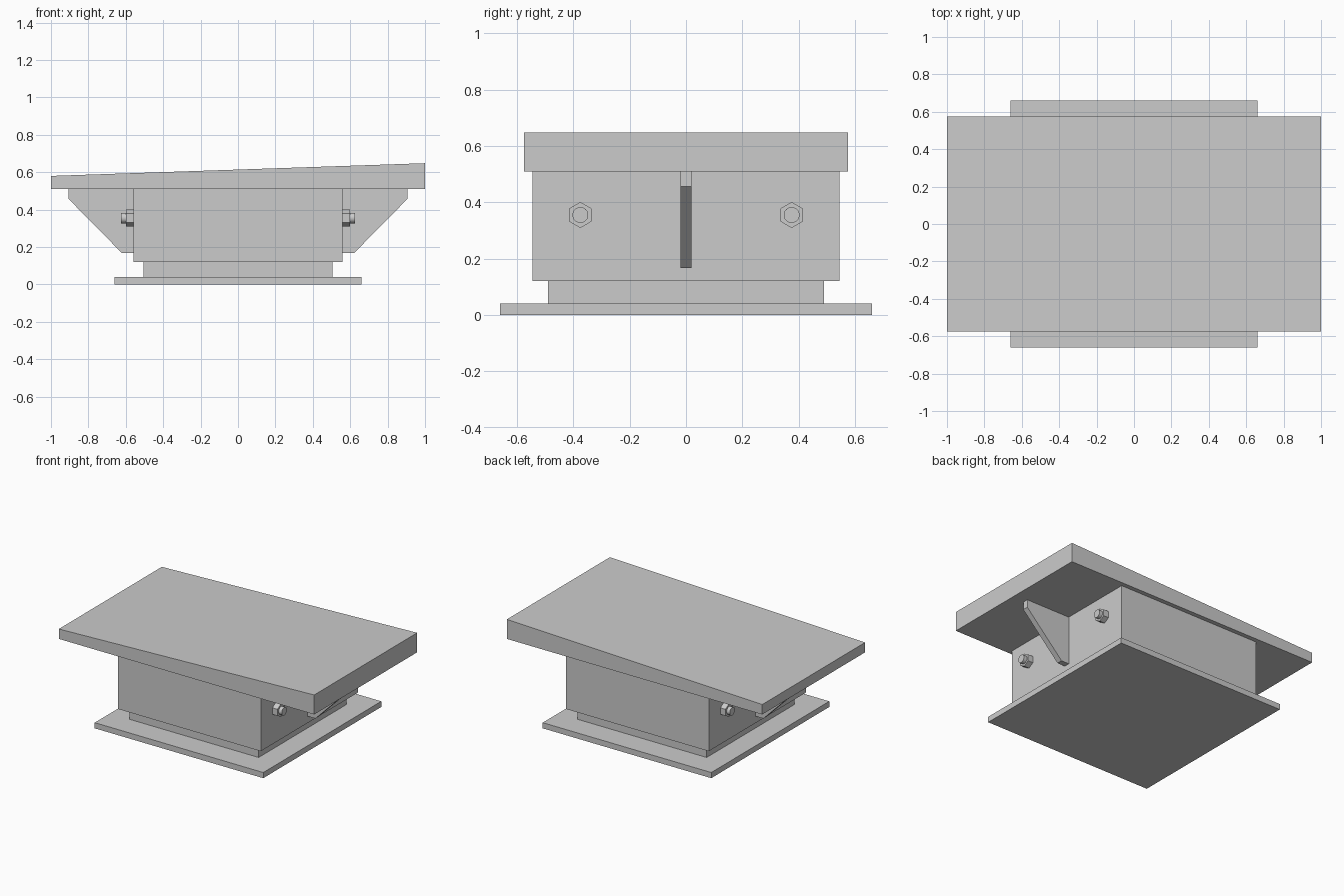
import bpy, bmesh, math
from mathutils import Matrix

if "Cube" in bpy.data.objects:
    bpy.data.objects.remove(bpy.data.objects["Cube"])

grey = bpy.data.materials.new("plain_grey")
grey.diffuse_color = (0.6, 0.6, 0.6, 1)
grey.use_nodes = True
grey.node_tree.nodes["Principled BSDF"].inputs["Base Color"].default_value = grey.diffuse_color


def finish(name, bm):
    bmesh.ops.recalc_face_normals(bm, faces=bm.faces)
    me = bpy.data.meshes.new(name)
    bm.to_mesh(me)
    bm.free()
    me.materials.append(grey)
    ob = bpy.data.objects.new(name, me)
    bpy.context.collection.objects.link(ob)
    return ob


def prism(name, profile, half_y):
    """Extrude an x-z profile evenly along y."""
    bm = bmesh.new()
    face = bm.faces.new([bm.verts.new((x, -half_y, z)) for x, z in profile])
    ext = bmesh.ops.extrude_face_region(bm, geom=[face])["geom"]
    bmesh.ops.translate(bm, vec=(0, 2 * half_y, 0),
                        verts=[v for v in ext if isinstance(v, bmesh.types.BMVert)])
    return finish(name, bm)


def box(name, hx, hy, z0, z1):
    return prism(name, [(-hx, z0), (hx, z0), (hx, z1), (-hx, z1)], hy)


def rod(name, sides, radius, x0, x1, y, z):
    """Cylinder lying along x; hexagons have a corner pointing up."""
    bm = bmesh.new()
    mat = Matrix.Translation(((x0 + x1) / 2, y, z)) @ Matrix.Rotation(math.pi / 2, 4, 'Y')
    bmesh.ops.create_cone(bm, cap_ends=True, segments=sides, radius1=radius,
                          radius2=radius, depth=abs(x1 - x0), matrix=mat)
    # make sure a corner points straight up
    top = max(v.co.z for v in bm.verts)
    if sides == 6 and top < z + radius * 0.95:
        bmesh.ops.rotate(bm, verts=bm.verts, cent=(0, y, z),
                         matrix=Matrix.Rotation(math.pi / 6, 3, 'X'))
    ob = finish(name, bm)
    if sides > 6:
        for p in ob.data.polygons:
            p.use_smooth = len(p.vertices) == 4
    return ob


# stacked plates and body
box("base_plate", 0.66, 0.66, 0.0, 0.04)
box("lower_pad", 0.505, 0.49, 0.04, 0.12)
box("body_block", 0.56, 0.545, 0.12, 0.51)

# wedge-shaped top plate
prism("sloped_top_plate", [(-1, 0.51), (1, 0.51), (1, 0.648), (-1, 0.58)], 0.576)

# gussets and bolts on both ends
for s, side in ((-1, "left"), (1, "right")):
    pts = [(0.56, 0.51), (0.905, 0.51), (0.905, 0.456), (0.62, 0.167), (0.56, 0.167)]
    prism("gusset_" + side, [(s * x, z) for x, z in pts], 0.02)
    for y, end in ((-0.375, "front"), (0.375, "back")):
        rod(f"nut_{side}_{end}", 6, 0.046, s * 0.56, s * 0.6, y, 0.355)
        rod(f"bolt_{side}_{end}", 32, 0.028, s * 0.56, s * 0.625, y, 0.355)
